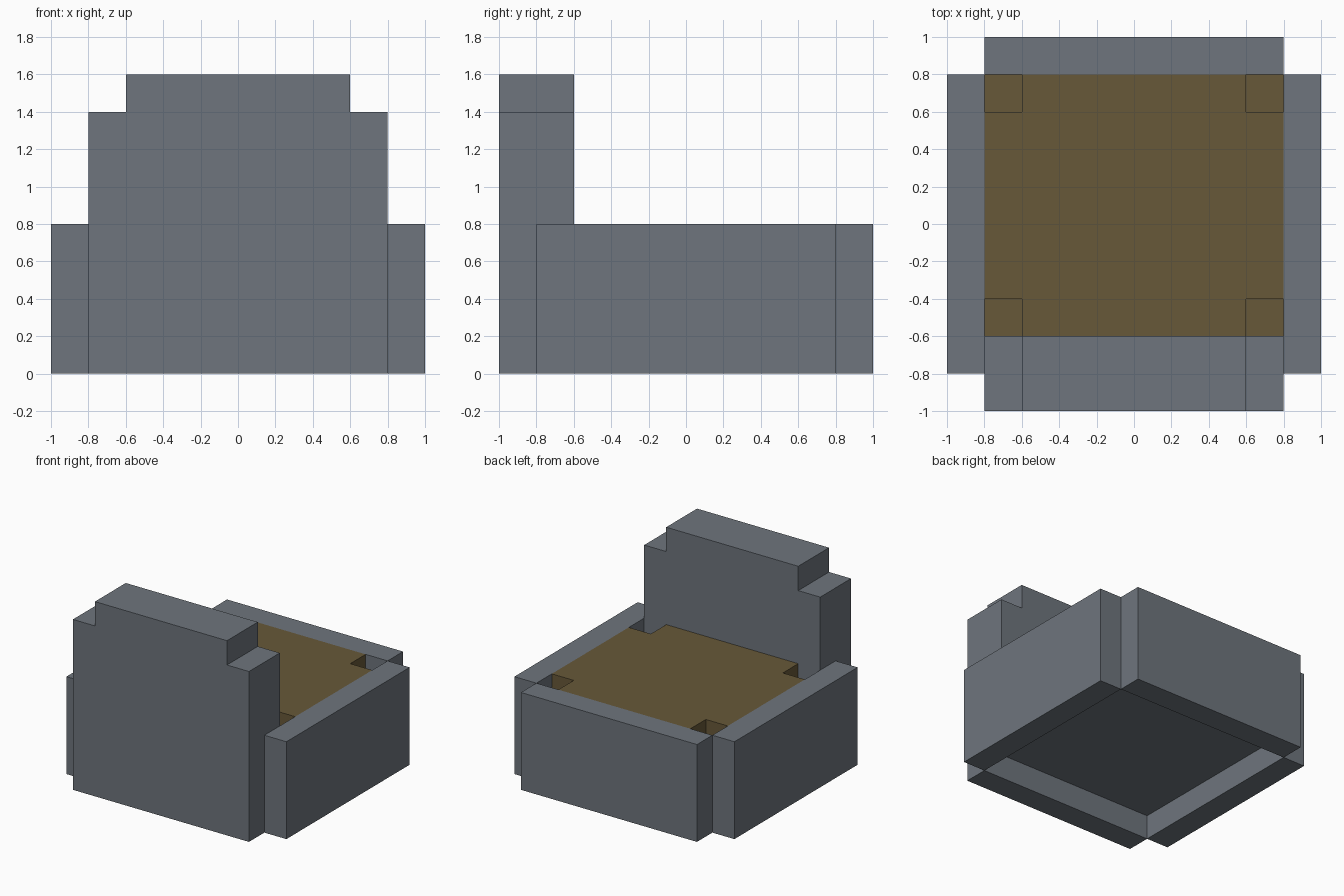
import bpy
import bmesh
from mathutils import Vector

if "Cube" in bpy.data.objects:
    bpy.data.objects.remove(bpy.data.objects["Cube"])


def make_material(name, color):
    mat = bpy.data.materials.new(name)
    mat.use_nodes = True
    mat.diffuse_color = color
    mat.node_tree.nodes["Principled BSDF"].inputs["Base Color"].default_value = color
    return mat


grey = make_material("slate grey", (0.156, 0.178, 0.205, 1))
brown = make_material("earth brown", (0.136, 0.098, 0.040, 1))


def prism(name, outline, direction, mat):
    """Extrude a closed outline of 3D points along a direction."""
    bm = bmesh.new()
    face = bm.faces.new([bm.verts.new(p) for p in outline])
    top = bmesh.ops.extrude_face_region(bm, geom=[face])["geom"]
    verts = [g for g in top if isinstance(g, bmesh.types.BMVert)]
    bmesh.ops.translate(bm, verts=verts, vec=Vector(direction))
    bmesh.ops.recalc_face_normals(bm, faces=bm.faces)
    mesh = bpy.data.meshes.new(name)
    bm.to_mesh(mesh)
    bm.free()
    mesh.materials.append(mat)
    obj = bpy.data.objects.new(name, mesh)
    bpy.context.collection.objects.link(obj)
    return obj


def box(name, x, y, z, mat):
    outline = [(x[0], y[0], z[0]), (x[1], y[0], z[0]),
               (x[1], y[1], z[0]), (x[0], y[1], z[0])]
    return prism(name, outline, (0, 0, z[1] - z[0]), mat)


INNER, TOP = 0.8, 0.8
SPAN = (-INNER, INNER)

# Low walls on both sides and at the back
box("left_wall", (INNER, 1), SPAN, (0, TOP), grey)
box("right_wall", (-1, -INNER), SPAN, (0, TOP), grey)
box("back_wall", SPAN, (INNER, 1), (0, TOP), grey)

# Tall front slab with stepped upper corners
half = [(0.8, 0), (0.8, 1.4), (0.6, 1.4), (0.6, 1.6)]
outline = half + [(-x, z) for x, z in reversed(half)]
slab = prism("front_slab", [(x, -1, z) for x, z in outline], (0, 0.4, 0), grey)

# Recess under the slab, where the floor slides in
cutter = box("slab_cutter", (-0.9, 0.9), (-INNER, 0), (-0.1, 0.4), grey)
cutter.hide_render = True
cutter.hide_set(True)
cut = slab.modifiers.new("recess", "BOOLEAN")
cut.operation = "DIFFERENCE"
cut.solver = "EXACT"
cut.object = cutter

# Raised floor, and the brown bed resting on it
box("floor", SPAN, SPAN, (0.2, 0.4), grey)
box("bed_base", SPAN, (-0.6, INNER), (0.4, 0.6), brown)

# Bed surface with a square notch at each corner
right = [(0.6, -0.6), (0.6, -0.4), (0.8, -0.4), (0.8, 0.6), (0.6, 0.6), (0.6, 0.8)]
plan = right + [(-x, y) for x, y in reversed(right)]
prism("bed_top", [(x, y, 0.6) for x, y in plan], (0, 0, 0.2), brown)
